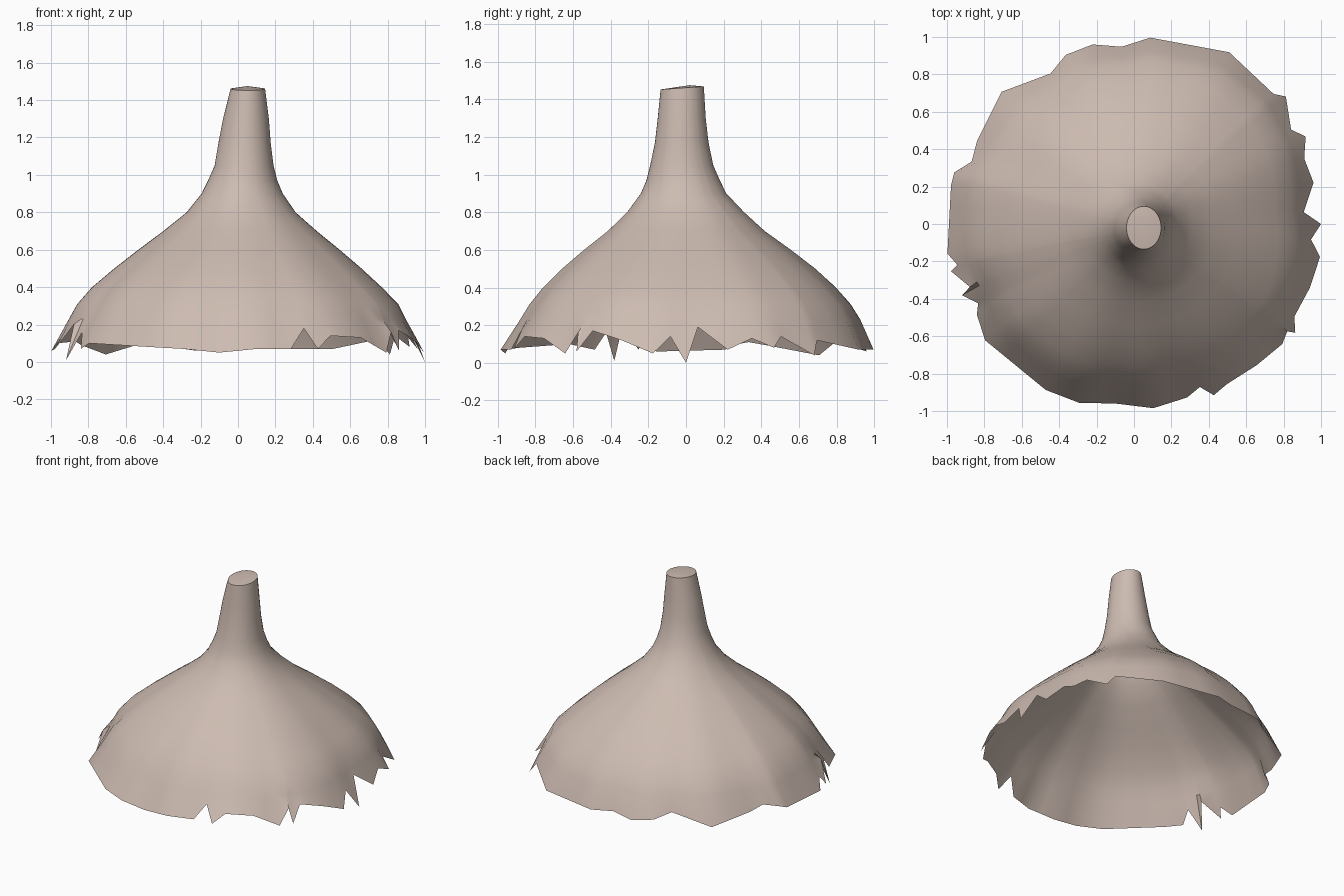
import bpy, bmesh, math
from mathutils import Vector

if "Cube" in bpy.data.objects:
    bpy.data.objects.remove(bpy.data.objects["Cube"])

# Ragged lower edge: angle in degrees, radius, height
RIM = [
    (0, 1.0, .0), (4, .91, .19), (13, .985, .07), (21, .975, .13), (27, 1.03, .08), (31, .98, .14),
    (40, 1.06, .04), (43, 1.02, .12), (61, 1.05, .07), (85, 1.0, .07), (94, .95, .08),
    (103, .985, .06), (112, .975, .08), (119, .92, .12), (135, 1.0, .04), (152, .95, .09),
    (159, .93, .11), (164, 1.0, .10), (168, 1.0, .07), (189, 1.01, .06), (193, .97, .13),
    (194.5, 1.01, .07), (201, .94, .20), (202.5, .995, .01), (207, .935, .16), (210, .97, .07),
    (218, 1.01, .10), (242, 1.005, .08), (253, 1.0, .07), (264, .965, .05), (276, .99, .07),
    (287, .97, .07), (292, .94, .18), (295, 1.01, .07), (300, .99, .14), (311, 1.0, .13),
    (321, 1.02, .05), (325, 1.0, .16), (326, 1.04, .06), (330, .99, .17), (340, 1.0, .12),
    (350, 1.01, .05), (355, .95, .14)]

# Bell profile: height, x min, x max, y min, y max
RINGS = [
    (1.46, -.04, .145, -.135, .095), (1.30, -.08, .165, -.15, .105), (1.17, -.105, .175, -.165, .12),
    (1.05, -.125, .19, -.19, .145), (.97, -.16, .21, -.21, .18), (.90, -.195, .24, -.24, .215),
    (.80, -.275, .31, -.315, .31), (.70, -.40, .425, -.42, .42), (.60, -.535, .55, -.55, .56),
    (.50, -.665, .67, -.67, .69), (.40, -.785, .78, -.775, .80), (.31, -.865, .87, -.85, .88),
    (.23, -.91, .91, -.90, .93)]


def rim_radius(z):
    """Radius the smooth bell would have at a rim height."""
    return .93 + (.22 - z) * .45


def polar(a, r, z):
    return Vector((r * math.cos(a), r * math.sin(a), z))


# Columns: rim points, with wide gaps split along their straight edge
columns = []
for i, (a, r, z) in enumerate(RIM):
    b, r2, z2 = RIM[(i + 1) % len(RIM)]
    if b < a:
        b += 360
    p, q = polar(math.radians(a), r, z), polar(math.radians(b), r2, z2)
    n = max(1, math.ceil((b - a) / 9))
    columns += [p.lerp(q, k / n) for k in range(n)]
angles = [math.atan2(p.y, p.x) for p in columns]
lobes = [math.hypot(p.x, p.y) / rim_radius(p.z) for p in columns]


def fold(a):
    """Soft folds of the cloth: the rim's in and out, averaged over nearby angles."""
    total = weight = 0
    for b, l in zip(angles, lobes):
        d = math.atan2(math.sin(a - b), math.cos(a - b))
        w = math.exp(-(d / .10) ** 2)
        total += w * l
        weight += w
    return total / weight


folds = [fold(a) for a in angles]

bm = bmesh.new()
rows = []
for z, x0, x1, y0, y1 in RINGS:
    t = min(1, max(0, (.95 - z) / .6))
    row = []
    for a, f in zip(angles, folds):
        s = 1 + (f - 1) * t
        x = (x0 + x1) / 2 + (x1 - x0) / 2 * math.cos(a) * s
        y = (y0 + y1) / 2 + (y1 - y0) / 2 * math.sin(a) * s
        tilt = .008 * math.sin(a) if z > 1.4 else 0
        row.append(bm.verts.new((x, y, z + tilt)))
    rows.append(row)
rows.append([bm.verts.new(p) for p in columns])

# Wall of the bell, open underneath
n = len(columns)
for up, low in zip(rows, rows[1:]):
    for i in range(n):
        j = (i + 1) % n
        bm.faces.new((up[i], low[i], low[j], up[j]))

# Shallow cap on the neck
tip = bm.verts.new((.05, .02, 1.475))
for i in range(n):
    bm.faces.new((tip, rows[0][i], rows[0][(i + 1) % n]))

mesh = bpy.data.meshes.new("ragged_bell")
bm.to_mesh(mesh)
bm.free()
bell = bpy.data.objects.new("ragged_bell", mesh)
bpy.context.collection.objects.link(bell)

mat = bpy.data.materials.new("pale pinkish beige")
mat.diffuse_color = (.61, .50, .44, 1)
mat.use_nodes = True
mat.node_tree.nodes["Principled BSDF"].inputs["Base Color"].default_value = mat.diffuse_color
mesh.materials.append(mat)

bpy.context.view_layer.objects.active = bell
bell.select_set(True)
bpy.ops.object.shade_smooth_by_angle(angle=math.radians(50))
